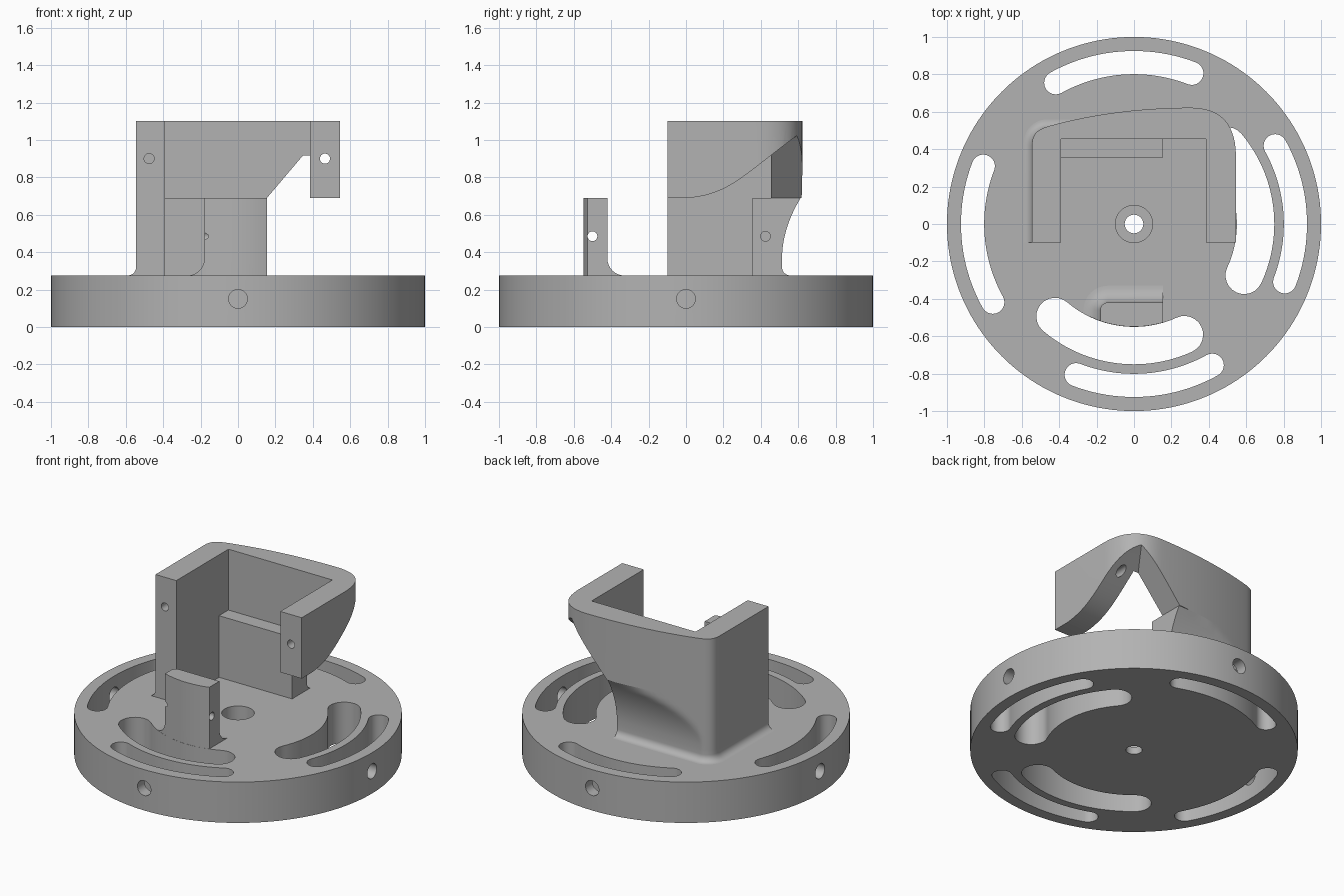
import bpy, bmesh
from math import sin, cos, pi, sqrt, radians
from mathutils import Vector
from mathutils.geometry import interpolate_bezier

cube = bpy.data.objects.get("Cube")
if cube:
    bpy.data.objects.remove(cube, do_unlink=True)

grey = bpy.data.materials.new("plain grey")
grey.use_nodes = True
colour = (0.45, 0.45, 0.45, 1)
grey.diffuse_color = colour
grey.node_tree.nodes["Principled BSDF"].inputs["Base Color"].default_value = colour

DECK, SHELF, TOP = 0.275, 0.69, 1.10
SINK = DECK - 0.005
FRONT, WALL_IN, WALL_OUT, END = -0.1, -0.39, -0.545, 0.155


def loft(name, rings):
    """Closed solid through matching rings of 3D points."""
    bm = bmesh.new()
    loops = [[bm.verts.new(p) for p in ring] for ring in rings]
    n = len(loops[0])
    for a, b in zip(loops, loops[1:]):
        for i in range(n):
            j = (i + 1) % n
            bm.faces.new((a[i], a[j], b[j], b[i]))
    bm.faces.new(loops[0][::-1])
    bm.faces.new(loops[-1])
    bmesh.ops.recalc_face_normals(bm, faces=bm.faces)
    mesh = bpy.data.meshes.new(name)
    bm.to_mesh(mesh)
    bm.free()
    mesh.materials.append(grey)
    obj = bpy.data.objects.new(name, mesh)
    bpy.context.collection.objects.link(obj)
    return obj


def prism(name, outline, z0, z1):
    return loft(name, [[(x, y, z) for x, y in outline] for z in (z0, z1)])


def cylinder(name, start, end, radius, sides=32):
    start, end = Vector(start), Vector(end)
    turn = (end - start).to_track_quat('Z', 'Y')
    ring = [turn @ Vector((radius * cos(2 * pi * i / sides), radius * sin(2 * pi * i / sides), 0))
            for i in range(sides)]
    return loft(name, [[p + v for v in ring] for p in (start, end)])


def arc(cx, cy, r, a0, a1, n):
    return [(cx + r * cos(a0 + (a1 - a0) * i / n), cy + r * sin(a0 + (a1 - a0) * i / n))
            for i in range(n + 1)]


def slot(mid, half, a0, a1):
    """Curved slot cutter with round ends."""
    a0, a1 = radians(a0), radians(a1)
    pts = arc(0, 0, mid + half, a0, a1, 32)
    pts += arc(mid * cos(a1), mid * sin(a1), half, a1, a1 + pi, 12)[1:-1]
    pts += arc(0, 0, mid - half, a1, a0, 32)
    pts += arc(mid * cos(a0), mid * sin(a0), half, a0 + pi, a0 + 2 * pi, 12)[1:-1]
    return prism("slot_cutter", pts, -0.1, 0.4)


def cut(obj, cutters):
    for c in cutters:
        c.hide_render = True
        mod = obj.modifiers.new("cut", 'BOOLEAN')
        mod.operation, mod.solver, mod.object = 'DIFFERENCE', 'EXACT', c
    dg = bpy.context.evaluated_depsgraph_get()
    mesh = bpy.data.meshes.new_from_object(obj.evaluated_get(dg))
    obj.modifiers.clear()
    obj.data = mesh
    for c in cutters:
        bpy.data.objects.remove(c, do_unlink=True)


def smooth(obj):
    bpy.ops.object.select_all(action='DESELECT')
    obj.select_set(True)
    bpy.context.view_layer.objects.active = obj
    bpy.ops.object.shade_smooth_by_angle(angle=radians(30))


def flare(z, radius):
    """Outward spread of a concave fillet at the deck."""
    h = min(max(z - DECK, 0), radius)
    return radius - sqrt(radius ** 2 - (radius - h) ** 2)


def levels(radius):
    fillet = [DECK + radius * (1 - cos(pi / 2 * i / 8)) for i in range(9)]
    rest = [fillet[-1] + (SHELF - fillet[-1]) * i / 12 for i in range(1, 13)]
    return [SINK] + fillet + rest


def bezier(*pts, n=12):
    return [(p.x, p.y) for p in interpolate_bezier(*[Vector(p) for p in pts], n)]


# Round base with slots, centre bore and rim holes
base = cylinder("base_disc", (0, 0, 0), (0, 0, DECK), 1, 160)
tools = [cylinder("bore", (0, 0, 0.05), (0, 0, 0.4), 0.1),
         cylinder("pin_hole", (0, 0, -0.1), (0, 0, 0.2), 0.05),
         slot(0.65, 0.1, 229.5, 294.5), slot(0.65, 0.1, -25, 40)]
for k in range(4):
    tools.append(slot(0.863, 0.062, 69 + 90 * k, 119 + 90 * k))
    d = Vector((cos(k * pi / 2), sin(k * pi / 2), 0))
    up = Vector((0, 0, 0.15))
    tools.append(cylinder("rim_hole", d * 0.85 + up, d * 1.1 + up, 0.05))
cut(base, tools)

# Outer outline of the bracket, from left-hand wall round the back
corner = bezier((WALL_OUT, 0.42), (WALL_OUT, 0.48), (-0.52, 0.505), (-0.45, 0.525))
back = bezier((-0.45, 0.525), (-0.22, 0.588), (0.03, 0.621), (0.3, 0.622), n=24)
far_corner = bezier((0.3, 0.622), (0.44, 0.622), (0.545, 0.56), (0.545, 0.36), n=16)
outer = [(WALL_OUT, FRONT)] + corner + back[1:] + far_corner[1:] + [(0.545, FRONT)]

# Upper cradle, open at the front, its far arm swept up from below
pocket = [(0.385, FRONT), (0.385, 0.455), (WALL_IN, 0.455), (WALL_IN, FRONT)]
cradle = prism("upper_cradle", outer + pocket, SHELF, TOP)


def ramp(z):
    return END + (z - SHELF) * 0.848


sweep = []
for y, z in bezier((-0.02, 0.688), (0.25, 0.7), (0.3, 0.82), (0.7, 1.1), n=24):
    sweep.append([(ramp(0.6), y, 0.6), (ramp(z), y, z), (0.7, y, z), (0.7, y, 0.6)])
cut(cradle, [loft("arm_sweep", sweep),
             cylinder("screw_hole", (-0.475, -0.2, 0.9), (-0.475, 0.15, 0.9), 0.027),
             cylinder("arm_hole", (0.465, -0.2, 0.9), (0.465, 0.8, 0.9), 0.027)])

# Lower wall: hollowed at the back, filleted into the base
path = [(WALL_OUT, FRONT)] + corner + [p for p in back[1:] if p[0] < END - 0.01] + [(END, 0.618)]
rings = []
for z in levels(0.045):
    limit = 0.513 + 0.1 * (max(z - 0.36, 0) / (SHELF - 0.36)) ** 2
    spread = flare(z, 0.045)
    pts = [Vector((x, min(y, limit))) for x, y in path]
    ring = []
    for i, p in enumerate(pts):
        t = (pts[min(i + 1, len(pts) - 1)] - pts[max(i - 1, 0)]).normalized()
        ring.append(p + Vector((-t.y, t.x)) * spread)
    ring[0].y, ring[-1].x = FRONT, END
    ring += [(END, 0.355), (WALL_IN, 0.355), (WALL_IN, FRONT)]
    rings.append([(p[0], p[1], z) for p in ring])
wall = loft("lower_wall", rings)
cut(wall, [cylinder("wall_hole", (0, 0.425, 0.485), (0.3, 0.425, 0.485), 0.026)])

# Front post: curved outer face, filleted at back and side
rings = []
for z in levels(0.09):
    d = flare(z, 0.09)
    ring = [(END, -0.42 + d)] + arc(-0.14, -0.46, 0.04 + d, pi / 2, pi, 8)
    left = -0.18 - d
    for i in range(17):
        x = left + (END - left) * i / 16
        ring.append((x, -sqrt(0.549 ** 2 - x ** 2)))
    rings.append([(x, y, z) for x, y in ring])
post = loft("front_post", rings)
cut(post, [cylinder("post_hole", (-0.4, -0.5, 0.485), (0.3, -0.5, 0.485), 0.026)])

for part in (base, cradle, wall, post):
    smooth(part)
